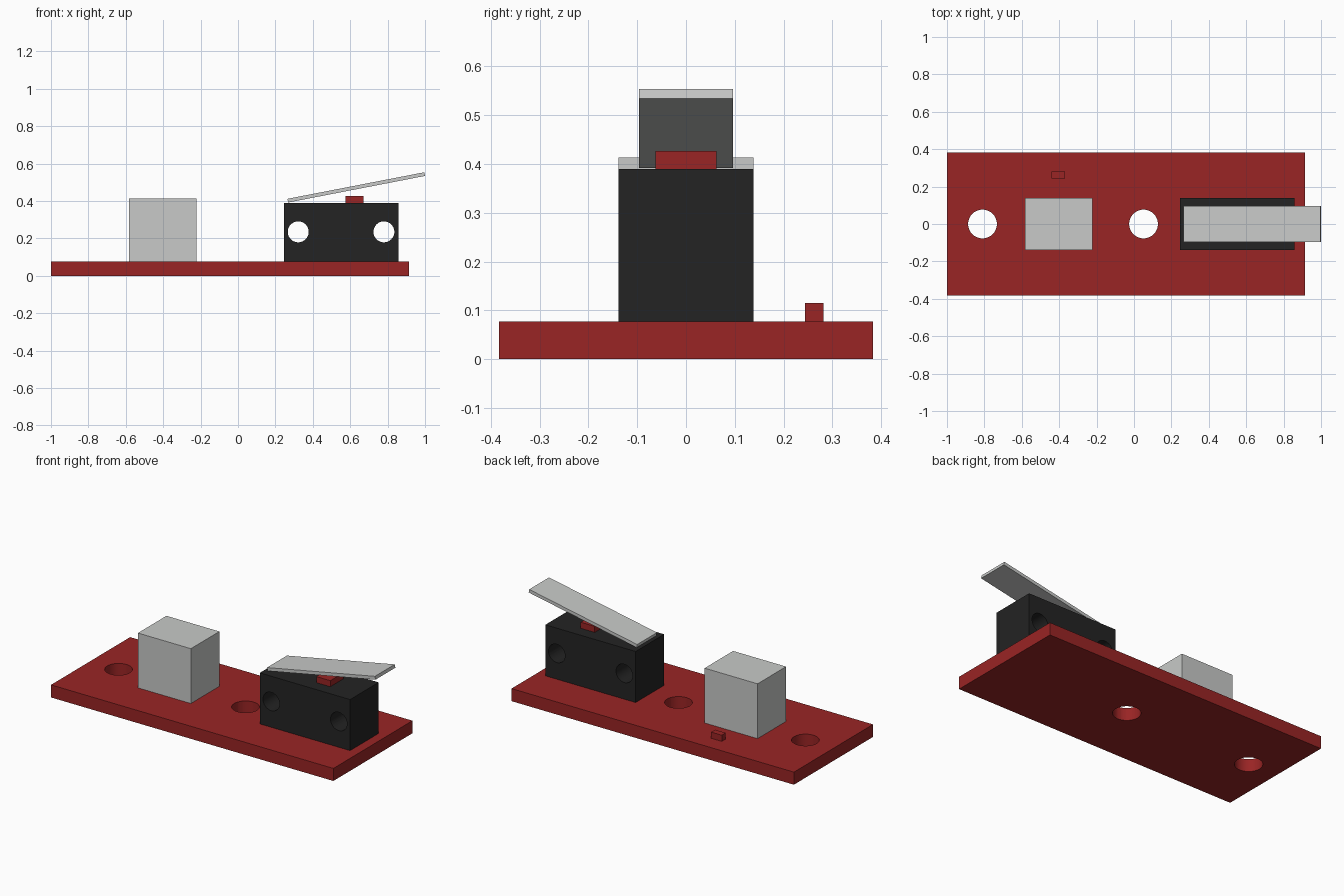
import bpy
from math import atan2, cos, pi, sin

if "Cube" in bpy.data.objects:
    bpy.data.objects.remove(bpy.data.objects["Cube"], do_unlink=True)


def make_material(name, color):
    mat = bpy.data.materials.new(name)
    mat.use_nodes = True
    mat.diffuse_color = color
    node = next(n for n in mat.node_tree.nodes if n.type == "BSDF_PRINCIPLED")
    node.inputs["Base Color"].default_value = color
    return mat


red = make_material("board red", (0.32, 0.018, 0.018, 1))
black = make_material("housing black", (0.017, 0.017, 0.017, 1))
grey = make_material("light grey", (0.58, 0.59, 0.58, 1))


def box(name, x, y, z, mat):
    """Box spanning the given (low, high) ranges."""
    spans = (x, y, z)
    bpy.ops.mesh.primitive_cube_add(size=1, location=[sum(s) / 2 for s in spans])
    obj = bpy.context.object
    obj.name = name
    obj.scale = [s[1] - s[0] for s in spans]
    bpy.ops.object.transform_apply(location=False, rotation=False, scale=True)
    obj.data.materials.append(mat)
    return obj


def drill(obj, centre, radius, rotation=(0, 0, 0)):
    """Cut a round through hole and discard the cutter."""
    bpy.ops.mesh.primitive_cylinder_add(vertices=48, radius=radius, depth=1,
                                        location=centre, rotation=rotation)
    cutter = bpy.context.object
    cutter.hide_render = True
    cutter.data.materials.append(obj.data.materials[0])
    mod = obj.modifiers.new("hole", "BOOLEAN")
    mod.operation = "DIFFERENCE"
    mod.solver = "EXACT"
    mod.object = cutter
    bpy.ops.object.select_all(action="DESELECT")
    obj.select_set(True)
    bpy.context.view_layer.objects.active = obj
    bpy.ops.object.modifier_apply(modifier=mod.name)
    bpy.data.objects.remove(cutter, do_unlink=True)
    bpy.ops.object.shade_smooth_by_angle(angle=pi / 6)


BOARD_TOP = 0.077
HALF_DEPTH = 0.138

# Circuit board with two mounting holes
board = box("board", (-1, 0.915), (-0.383, 0.383), (0, BOARD_TOP), red)
for x in (-0.81, 0.051):
    drill(board, (x, 0, 0), 0.077)

# Connector block and small indicator
box("connector", (-0.582, -0.223), (-HALF_DEPTH, HALF_DEPTH), (BOARD_TOP, 0.413), grey)
box("indicator", (-0.44, -0.368), (0.244, 0.282), (BOARD_TOP, 0.115), red)

# Switch housing with two cross holes
housing = box("switch_housing", (0.245, 0.857), (-HALF_DEPTH, HALF_DEPTH),
              (BOARD_TOP, 0.39), black)
for x in (0.322, 0.78):
    drill(housing, (x, 0, 0.235), 0.056, (pi / 2, 0, 0))

# Plunger button
box("plunger", (0.575, 0.67), (-0.063, 0.063), (0.385, 0.427), red)

# Sloping lever, placed by the ends of its underside
x0, z0, x1, z1 = 0.268, 0.392, 1.0, 0.534
angle = atan2(z1 - z0, x1 - x0)
length = (x1 - x0) / cos(angle)
thick = 0.02
lever = box("lever", (-length / 2, length / 2), (-0.096, 0.096), (-thick / 2, thick / 2), grey)
lever.rotation_euler.y = -angle
lever.location = ((x0 + x1) / 2 - sin(angle) * thick / 2, 0,
                  (z0 + z1) / 2 + cos(angle) * thick / 2)
